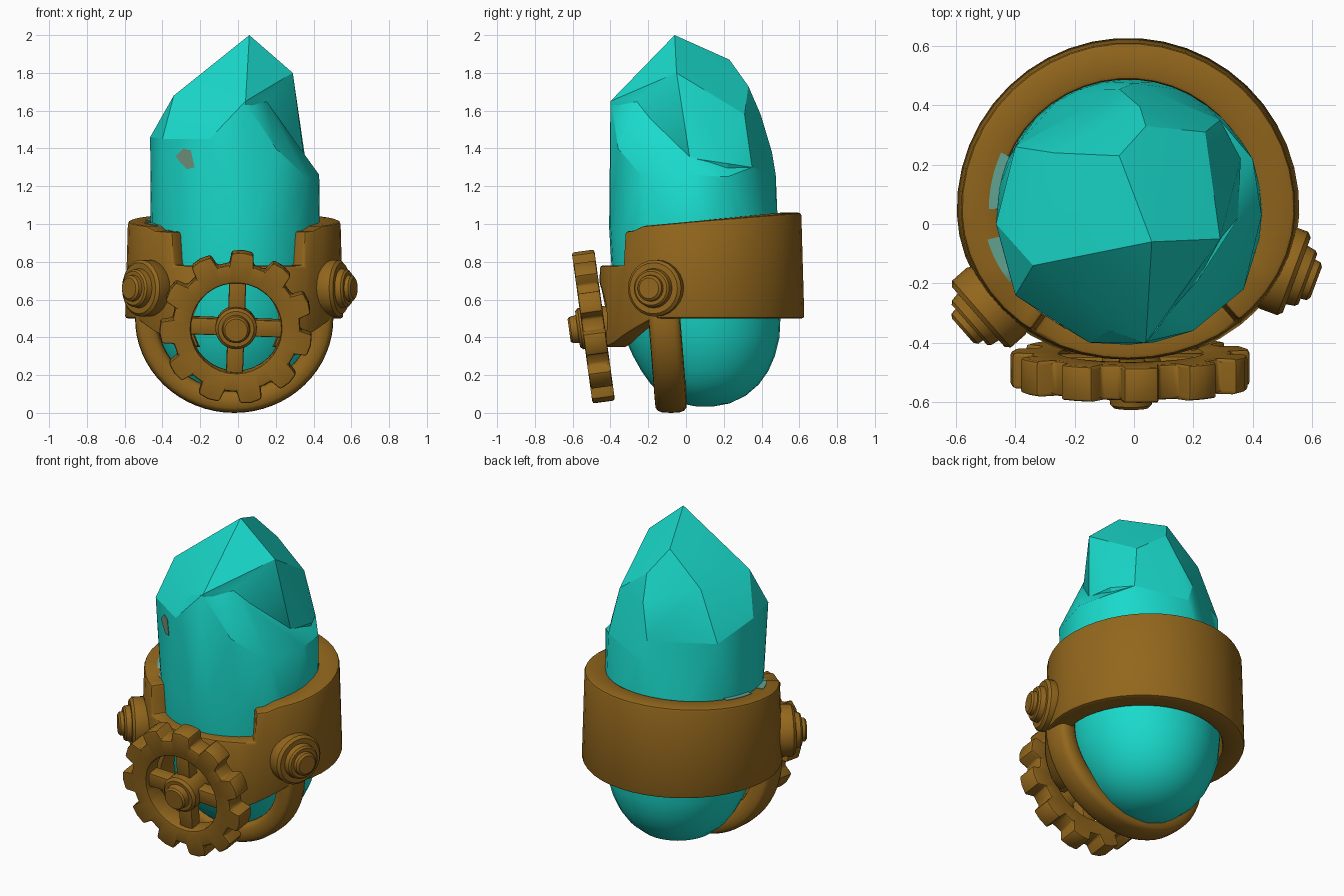
import bpy, bmesh
from math import sin, cos, radians, pi, copysign
from mathutils import Vector

cube = bpy.data.objects.get("Cube")
if cube:
    bpy.data.objects.remove(cube)


def material(name, rgb):
    m = bpy.data.materials.new(name)
    m.use_nodes = True
    m.diffuse_color = (*rgb, 1)
    m.node_tree.nodes["Principled BSDF"].inputs["Base Color"].default_value = (*rgb, 1)
    return m


TEAL = material("teal_crystal", (0.01, 0.7, 0.6))
BRONZE = material("bronze", (0.29, 0.135, 0.012))
WORN = material("worn_grey_green", (0.16, 0.28, 0.2))
PALE = material("pale_teal", (0.13, 0.4, 0.31))


def finish(name, bm, mat, bevel=0.0, angle=35):
    bmesh.ops.recalc_face_normals(bm, faces=bm.faces)
    mesh = bpy.data.meshes.new(name)
    bm.to_mesh(mesh)
    bm.free()
    mesh.materials.append(mat)
    ob = bpy.data.objects.new(name, mesh)
    bpy.context.collection.objects.link(ob)
    bpy.ops.object.select_all(action="DESELECT")
    ob.select_set(True)
    bpy.context.view_layer.objects.active = ob
    if bevel:
        mod = ob.modifiers.new("edge_bevel", "BEVEL")
        mod.width, mod.segments, mod.limit_method = bevel, 2, "ANGLE"
        mod.angle_limit = radians(35)
        bpy.ops.object.modifier_apply(modifier=mod.name)
    bpy.ops.object.shade_smooth_by_angle(angle=radians(angle))
    return ob


def loft(name, sections, closed=False, bevel=0.0, mat=BRONZE):
    """Skin a row of equal-sized cross-sections."""
    bm = bmesh.new()
    rows = [[bm.verts.new(p) for p in s] for s in sections]
    n = len(rows[0])
    for a, b in zip(rows, rows[1:] + (rows[:1] if closed else [])):
        for i in range(n):
            j = (i + 1) % n
            bm.faces.new((a[i], a[j], b[j], b[i]))
    if not closed:
        bm.faces.new(rows[0])
        bm.faces.new(rows[-1])
    return finish(name, bm, mat, bevel)


def stack(name, base, axis, profile, sides=24):
    """Round part turned about an axis from (radius, distance) pairs."""
    base, axis = Vector(base), Vector(axis).normalized()
    side = axis.cross(Vector((0, 0, 1))).normalized()
    up = side.cross(axis)
    turns = [2 * pi * i / sides for i in range(sides)]
    return loft(name, [[base + axis * d + (side * cos(t) + up * sin(t)) * r
                        for t in turns] for r, d in profile])


def hull(name, points, angle):
    bm = bmesh.new()
    for p in points:
        bm.verts.new(p)
    out = bmesh.ops.convex_hull(bm, input=bm.verts)
    spare = {g for g in out["geom_interior"] + out["geom_unused"]
             if isinstance(g, bmesh.types.BMVert)}
    bmesh.ops.delete(bm, geom=list(spare), context="VERTS")
    return finish(name, bm, TEAL, angle=angle)


# Crystal body: round base, facets above, broken shoulder on the left
body = []
for z, cy, r in ((0.035, 0.1, 0.05), (0.05, 0.1, 0.13), (0.09, 0.1, 0.215), (0.15, 0.1, 0.285),
                 (0.22, 0.1, 0.335), (0.3, 0.095, 0.375), (0.4, 0.085, 0.41),
                 (0.55, 0.07, 0.432), (0.75, 0.05, 0.443), (0.98, 0.04, 0.447)):
    body += [(-0.015 + r * cos(pi * i / 16), cy + r * sin(pi * i / 16), z) for i in range(32)]
left_facets = [(-0.465, 0.0, 1.46), (-0.4, -0.24, 1.45), (-0.4, 0.26, 1.38), (-0.15, -0.4, 1.45),
               (0.0, 0.475, 1.26), (-0.05, 0.455, 1.38), (0.29, 0.35, 1.3)]
crystal = hull("crystal_body", body + left_facets + [
    (0.43, 0.03, 1.26), (0.37, -0.22, 1.24), (0.2, -0.36, 1.4), (0.1, -0.38, 1.56),
    (0.03, -0.4, 1.64), (0.15, -0.26, 1.65), (0.22, -0.2, 1.55), (0.34, -0.01, 1.37),
    (0.4, 0.22, 1.25), (-0.1, 0.1, 1.6)], 26)

# Crystal point
hull("crystal_point", left_facets + [
    (0.06, -0.06, 2.0), (-0.05, 0.23, 1.87), (0.29, -0.05, 1.8), (0.04, -0.4, 1.65),
    (-0.34, -0.14, 1.68), (-0.27, 0.24, 1.68), (0.04, 0.33, 1.73), (0.02, 0.395, 1.58),
    (0.24, 0.31, 1.58), (0.35, 0.02, 1.35), (0.15, -0.26, 1.66), (0.21, -0.2, 1.54),
    (0.36, 0.22, 1.32), (-0.2, -0.2, 1.0), (0.2, 0.2, 1.0), (0.0, -0.36, 1.3)], 26)

# Worn patch on the crystal front
bpy.context.view_layer.update()
outline = []
for x, z in ((-0.33, 1.36), (-0.29, 1.4), (-0.25, 1.39), (-0.23, 1.3), (-0.27, 1.29), (-0.31, 1.33)):
    outline.append(crystal.ray_cast((x, -1, z), (0, 1, 0))[1])
loft("crystal_worn_patch", [[p + Vector((0, d, 0)) for p in outline] for d in (-0.004, 0.004)],
     mat=WORN)


# Band: tall behind, stepped down and reaching lower in front
def band_section(deg):
    a = radians(deg)
    off = min(deg, 360 - deg)
    step = 35 if deg > 180 else 41
    top = 1.06 - 0.045 * (1 + cos(a)) - 0.02 * (off < 55) if off > step else 0.78
    low = 0.35 + 0.15 * min(max((off - 28) / 36, 0), 1)

    def point(inset, z):
        taper = 1.01 - 0.05 * (z - 0.4)
        rx = 0.575 * taper - inset
        ry = (0.51 if cos(a) > 0 else 0.575) * taper - inset
        return Vector((-0.02 + rx * sin(a), 0.05 - ry * cos(a), z))
    return [point(0, low), point(0, top), point(0.125, top), point(0.125, low)]


angles = sorted(set(range(0, 360, 8)) - {40, 328} | {40.5, 41.5, 324.5, 325.5})
band = loft("band", [band_section(d) for d in angles], closed=True, bevel=0.018)

# Pale streaks along the inner rim of the band
for number, (start, end, reach) in enumerate(((246, 270, 0.25), (284, 316, 0.4)), 1):
    streak = []
    for d in range(start, end + 1, 4):
        _, outer, inner, _ = band_section(d)
        streak.append([p + Vector((0, 0, h)) for p, h in (
            (inner, -0.003), (inner.lerp(outer, reach), -0.003),
            (inner.lerp(outer, reach), 0.003), (inner, 0.003))])
    loft("band_pale_streak_%d" % number, streak, mat=PALE)

# Gear frame: leaning forward at the top
CENTER = Vector((-0.01, -0.49, 0.455))
OUT = Vector((0, -0.99, -0.136)).normalized()
RIGHT = Vector((1, 0, 0))
UP = Vector((0, -0.136, 0.99)).normalized()


def on_gear(angle, radius, depth):
    return CENTER + (RIGHT * cos(angle) + UP * sin(angle)) * radius + OUT * depth


# Round opening in the band behind the gear
cutter = stack("opening_cutter", CENTER, OUT, [(0.23, -0.3), (0.23, 0.1)])
cutter.hide_render = True
cut = band.modifiers.new("opening", "BOOLEAN")
cut.operation, cut.object, cut.solver = "DIFFERENCE", cutter, "EXACT"
bpy.context.view_layer.objects.active = band
bpy.ops.object.modifier_apply(modifier=cut.name)
bpy.data.objects.remove(cutter)

# Toothed gear rim
TEETH = 11
rim = []
for k in range(TEETH):
    mid = radians(85) + 2 * pi * k / TEETH
    for shift, r in ((-0.19, 0.34), (-0.145, 0.402), (0, 0.407), (0.145, 0.402), (0.19, 0.34)):
        t = mid + shift
        rim.append([on_gear(t, 0.24, -0.06), on_gear(t, r, -0.06),
                    on_gear(t, r, 0.06), on_gear(t, 0.24, 0.06)])
loft("gear_rim", rim, closed=True, bevel=0.012)

# Gear spokes and hub
for k in range(4):
    t = k * pi / 2 + radians(-2)
    across = (UP * cos(t) - RIGHT * sin(t)) * 0.045
    ends = []
    for r in (0.05, 0.27):
        ends.append([on_gear(t, r, d) + across * s
                     for d, s in ((-0.05, -1), (-0.05, 1), (0.03, 1), (0.03, -1))])
    loft("gear_spoke_%d" % (k + 1), ends, bevel=0.01)
stack("gear_hub", CENTER, OUT, [(0.09, -0.12), (0.11, -0.03), (0.11, 0.07), (0.095, 0.085),
                                (0.075, 0.085), (0.07, 0.12), (0.06, 0.13)])

# Side bolts
BOLT = [(0.14, -0.08), (0.15, -0.06), (0.15, 0.005), (0.135, 0.02), (0.105, 0.02),
        (0.1, 0.05), (0.09, 0.06), (0.07, 0.06), (0.068, 0.08), (0.055, 0.09)]
stack("left_bolt", (0.53, -0.165, 0.66), (0.94, -0.35, 0), BOLT)
stack("right_bolt", (-0.51, -0.3, 0.66), (-0.75, -0.66, 0), BOLT)


# Strap passing under the crystal from side to side, with a rounded box section
def soft(v):
    return copysign(abs(v) ** 0.6, v)


strap = []
for i in range(37):
    t = radians(-12 + 204 * i / 36)
    z = 0.5 - 0.44 * sin(t)
    centre = Vector((-0.02 - 0.465 * cos(t), -0.075 - 0.08 * z, z))
    normal = Vector((-cos(t), 0, -sin(t)))
    strap.append([centre + normal * 0.06 * soft(sin(u)) + Vector((0, 0.085 * soft(cos(u)), 0))
                  for u in (2 * pi * j / 16 for j in range(16))])
loft("under_strap", strap)
